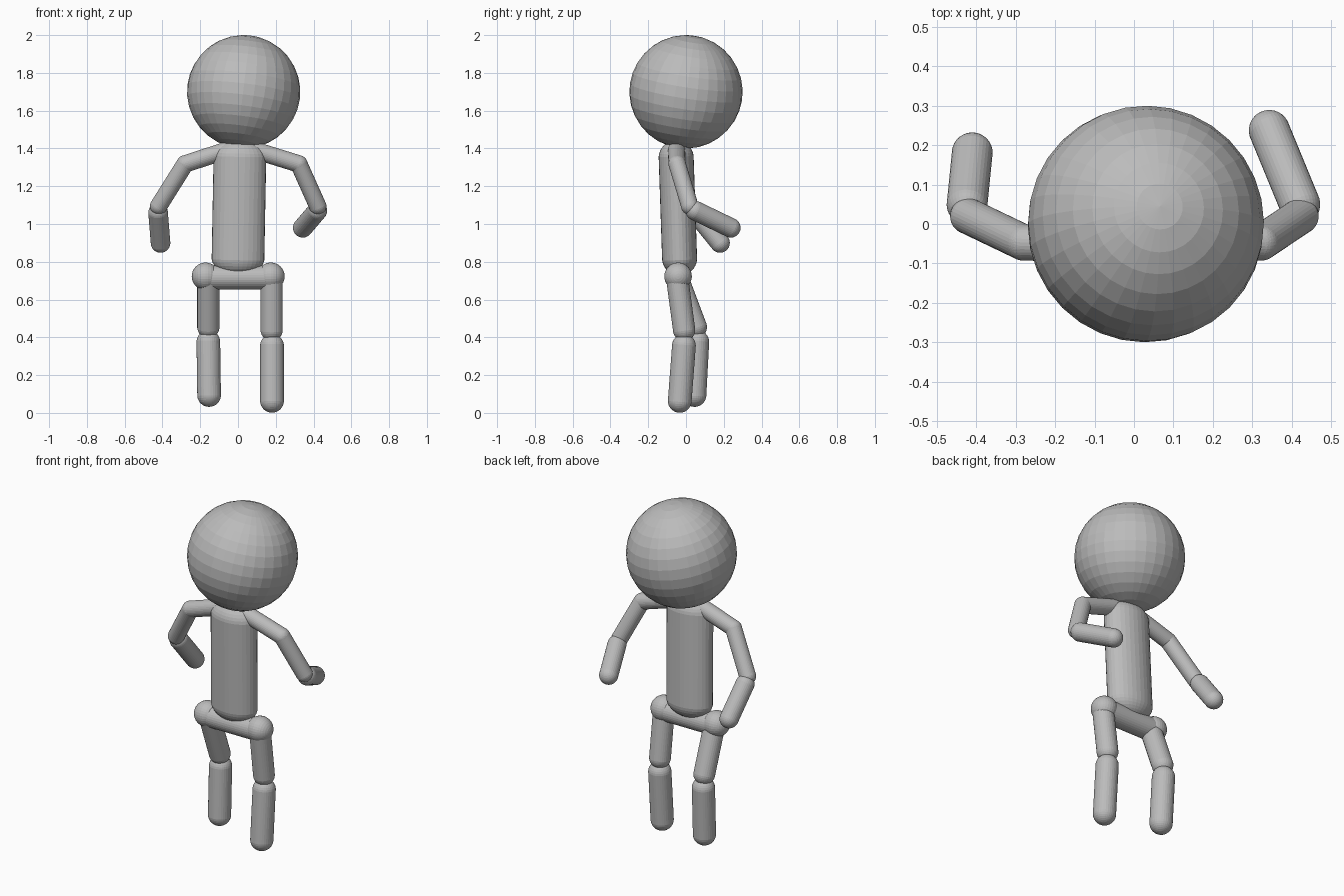
import bpy
import bmesh
from mathutils import Vector, Matrix

cube = bpy.data.objects.get("Cube")
if cube:
    bpy.data.objects.remove(cube, do_unlink=True)

# One plain grey for the whole figure
grey = bpy.data.materials.new("plain grey")
grey.diffuse_color = (0.5, 0.5, 0.5, 1)
grey.use_nodes = True
grey.node_tree.nodes["Principled BSDF"].inputs["Base Color"].default_value = (0.5, 0.5, 0.5, 1)


def finish(name, bm):
    mesh = bpy.data.meshes.new(name)
    bm.to_mesh(mesh)
    bm.free()
    mesh.materials.append(grey)
    obj = bpy.data.objects.new(name, mesh)
    bpy.context.collection.objects.link(obj)
    return obj


def ball(name, centre, radius, axis=(0, 0, 1)):
    bm = bmesh.new()
    bmesh.ops.create_uvsphere(bm, u_segments=32, v_segments=16, radius=radius)
    turn = Vector((0, 0, 1)).rotation_difference(Vector(axis)).to_matrix().to_4x4()
    bm.transform(Matrix.Translation(centre) @ turn)
    return finish(name, bm)


def capsule(name, start, end, rx, ry=None):
    """Rounded limb whose cap centres sit at start and end."""
    start, end = Vector(start), Vector(end)
    ry = ry or rx
    half = (end - start).length / 2
    bm = bmesh.new()
    # An odd ring count leaves one middle band, stretched into the shaft
    bmesh.ops.create_uvsphere(bm, u_segments=32, v_segments=17, radius=1)
    for v in bm.verts:
        side = half if v.co.z > 0 else -half
        v.co = (v.co.x * rx, v.co.y * ry, v.co.z * min(rx, ry) + side)
    turn = Vector((0, 0, 1)).rotation_difference(end - start).to_matrix().to_4x4()
    bm.transform(Matrix.Translation((start + end) / 2) @ turn)
    return finish(name, bm)


# Head, with its pole leaning slightly, and torso
ball("head", (0.03, 0, 1.70), 0.3, (0.12, 0.15, 0.98))
capsule("torso", (0, -0.034, 0.82), (0.01, -0.052, 1.35), 0.14, 0.093)

# Pelvis bar with rounded hips
capsule("pelvis", (-0.17, -0.042, 0.717), (0.17, -0.042, 0.717), 0.064)
for side, x in (("right", -0.172), ("left", 0.174)):
    ball(side + "_hip", (x, -0.042, 0.723), 0.073, (1, 0, 0))

# Arms: collar, upper arm and forearm, posed differently on each side
arms = {
    "right": [(-0.06, -0.05, 1.39), (-0.28, -0.047, 1.318), (-0.42, 0.02, 1.095),
              (-0.423, 0.05, 1.06), (-0.41, 0.18, 0.90)],
    "left": [(0.09, -0.05, 1.39), (0.322, -0.047, 1.318), (0.422, 0.02, 1.095),
             (0.42, 0.05, 1.07), (0.343, 0.237, 0.98)],
}
for side, (neck, shoulder, elbow, fore, hand) in arms.items():
    capsule(side + "_collar", neck, shoulder, 0.046)
    capsule(side + "_upper_arm", shoulder, elbow, 0.046)
    capsule(side + "_forearm", fore, hand, 0.052)

# Legs: thigh and shin
legs = {
    "right": [(-0.157, -0.04, 0.70), (-0.157, 0.052, 0.455),
              (-0.157, 0.06, 0.375), (-0.153, 0.045, 0.095)],
    "left": [(0.178, -0.045, 0.70), (0.178, -0.01, 0.44),
             (0.18, -0.011, 0.355), (0.18, -0.033, 0.064)],
}
for side, (hip, knee, shin, foot) in legs.items():
    capsule(side + "_thigh", hip, knee, 0.059)
    capsule(side + "_shin", shin, foot, 0.063)
